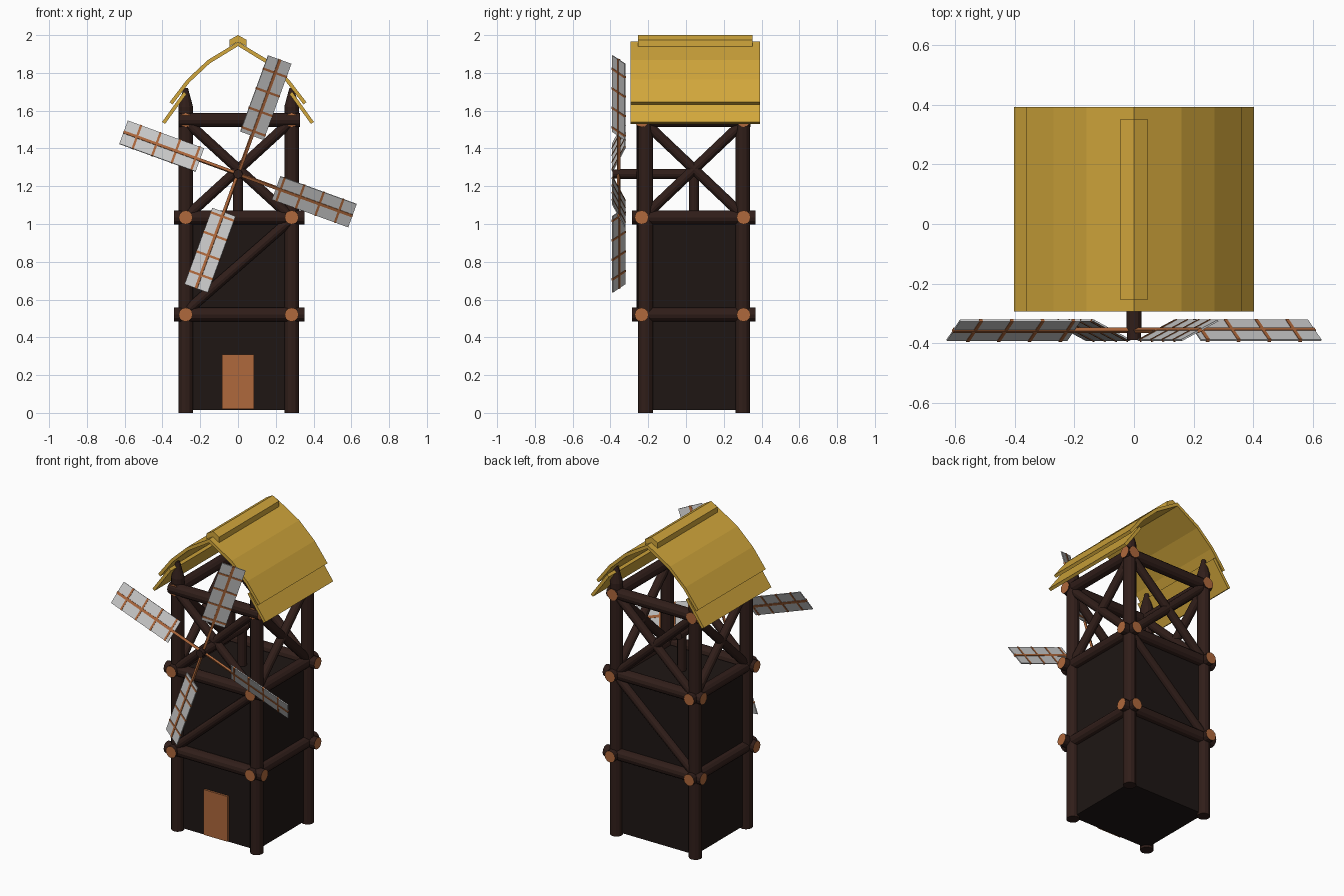
import bpy, bmesh, math
from mathutils import Vector, Matrix

if "Cube" in bpy.data.objects:
    bpy.data.objects.remove(bpy.data.objects["Cube"])


def mat(name, rgb):
    m = bpy.data.materials.new(name)
    m.diffuse_color = (*rgb, 1)
    m.use_nodes = True
    m.node_tree.nodes["Principled BSDF"].inputs["Base Color"].default_value = m.diffuse_color
    return m


TIMBER = mat("dark_timber", (0.03, 0.013, 0.01))
WALL = mat("dark_wall", (0.013, 0.008, 0.007))
CUT = mat("cut_wood", (0.43, 0.14, 0.045))
THATCH = mat("thatch", (0.65, 0.39, 0.045))


def finish(name, bm, *mats):
    bmesh.ops.recalc_face_normals(bm, faces=bm.faces)
    me = bpy.data.meshes.new(name)
    bm.to_mesh(me)
    bm.free()
    for m in mats:
        me.materials.append(m)
    ob = bpy.data.objects.new(name, me)
    bpy.context.collection.objects.link(ob)
    return ob


def log(name, a, b, r, cap=None, r2=None, side=TIMBER, segs=12):
    """Round timber from a to b, optionally with coloured ends."""
    a, b = Vector(a), Vector(b)
    d = b - a
    m = Matrix.Translation((a + b) / 2) @ d.to_track_quat('Z', 'Y').to_matrix().to_4x4()
    bm = bmesh.new()
    bmesh.ops.create_cone(bm, cap_ends=True, segments=segs, radius1=r,
                          radius2=r if r2 is None else r2, depth=d.length, matrix=m)
    if cap:
        for f in bm.faces:
            f.material_index = 1 if len(f.verts) > 4 else 0
    return finish(name, bm, side, *([cap] if cap else []))


def box(name, lo, hi, *mats, m=Matrix()):
    lo, hi = Vector(lo), Vector(hi)
    bm = bmesh.new()
    bmesh.ops.create_cube(bm, size=1, matrix=m @ Matrix.Translation((lo + hi) / 2)
                          @ Matrix.Diagonal((*(hi - lo), 1)))
    return finish(name, bm, *mats)


def extrude_y(name, pts, y0, y1, *mats):
    """Closed x-z outline extruded along y."""
    bm = bmesh.new()
    f = bm.faces.new([bm.verts.new((x, y0, z)) for x, z in pts])
    g = bmesh.ops.extrude_face_region(bm, geom=[f])["geom"]
    bmesh.ops.translate(bm, vec=(0, y1 - y0, 0),
                        verts=[v for v in g if isinstance(v, bmesh.types.BMVert)])
    return finish(name, bm, *mats)


XS, YS = (-0.277, 0.284), (-0.215, 0.30)      # post positions
BY = (-0.235, 0.305)                          # cross beam positions

# Tower walls and door
box("tower_walls", (XS[0], YS[0], 0.015), (XS[1], YS[1], 1.03), WALL)
box("door", (-0.085, -0.228, 0.02), (0.085, -0.2, 0.31), CUT)

# Corner posts with tapered tops
for x in XS:
    for y in YS:
        log("corner_post", (x, y, 0), (x, y, 1.62), 0.039)
        log("post_tip", (x, y, 1.62), (x, y, 1.72), 0.039, r2=0.012)

# Horizontal ring beams with pale cut ends
for z, e in ((0.52, 0.0), (1.035, 0.0), (1.55, -0.025)):
    for y in BY:
        log("cross_beam", (-0.338 - e, y, z), (0.353 + e, y, z), 0.037, CUT)
    for x in XS:
        log("side_beam", (x, -0.285 - e, z), (x, 0.367 + e, z), 0.037, CUT)

# Diagonal braces: crosses in the open storey, single braces below
for y in BY:
    log("cross_brace", (-0.26, y, 1.05), (0.265, y, 1.53), 0.027)
    log("cross_brace", (-0.26, y, 1.53), (0.265, y, 1.05), 0.027)
    log("lower_brace", (-0.26, y, 0.55), (0.265, y, 1.01), 0.027)
for x in XS:
    log("side_brace", (x, -0.21, 1.05), (x, 0.295, 1.53), 0.027)
    log("side_brace", (x, -0.21, 1.53), (x, 0.295, 1.05), 0.027)

# Sail shaft, its support and hub
HUB = Vector((0, -0.357, 1.265))
log("sail_shaft", (0, -0.365, 1.265), (0, 0.08, 1.265), 0.026)
log("shaft_support", (0, 0.043, 1.03), (0, 0.043, 1.265), 0.027)
log("hub", (0, -0.39, 1.265), (0, -0.34, 1.265), 0.024)

# Four pitched sails with lattice
tilt = math.radians(27)
for k in range(4):
    t = math.radians(-20 + 90 * k)
    u = Vector((math.cos(t), 0, math.sin(t)))
    v = Vector((-math.sin(t), 0, math.cos(t)))
    w = v * math.cos(tilt) + Vector((0, -1, 0)) * math.sin(tilt)
    m = Matrix((u, w, u.cross(w))).transposed().to_4x4()
    m.translation = HUB
    box("sail_cloth", (0.215, -0.073, -0.003), (0.645, 0.073, 0.003), m=m)
    box("sail_arm", (0, -0.008, -0.006), (0.646, 0.008, 0.006), CUT, m=m)
    for r in (0.24, 0.35, 0.46, 0.57):
        box("sail_batten", (r - 0.006, -0.074, -0.005), (r + 0.006, 0.074, 0.005), CUT, m=m)

# Curved thatched roof, lower eaves and ridge cap
half = [(0.362, 1.645), (0.27, 1.765), (0.16, 1.868), (0, 1.965)]
inner = [(0.347, 1.633), (0.257, 1.75), (0.15, 1.85), (0, 1.942)]


def arch(pts):
    return pts + [(-x, z) for x, z in reversed(pts[:-1])]


extrude_y("roof", arch(half) + arch(inner)[::-1], -0.293, 0.392, THATCH)
for s in (-1, 1):
    eave = [(0.402, 1.54), (0.287, 1.70), (0.272, 1.688), (0.386, 1.53)]
    extrude_y("eave", [(s * x, z) for x, z in eave], -0.293, 0.392, THATCH)
cap = [(0.045, 1.94), (0.045, 1.975), (0, 2.0), (-0.045, 1.975), (-0.045, 1.94), (0, 1.965)]
extrude_y("ridge_cap", cap, -0.255, 0.352, THATCH)
